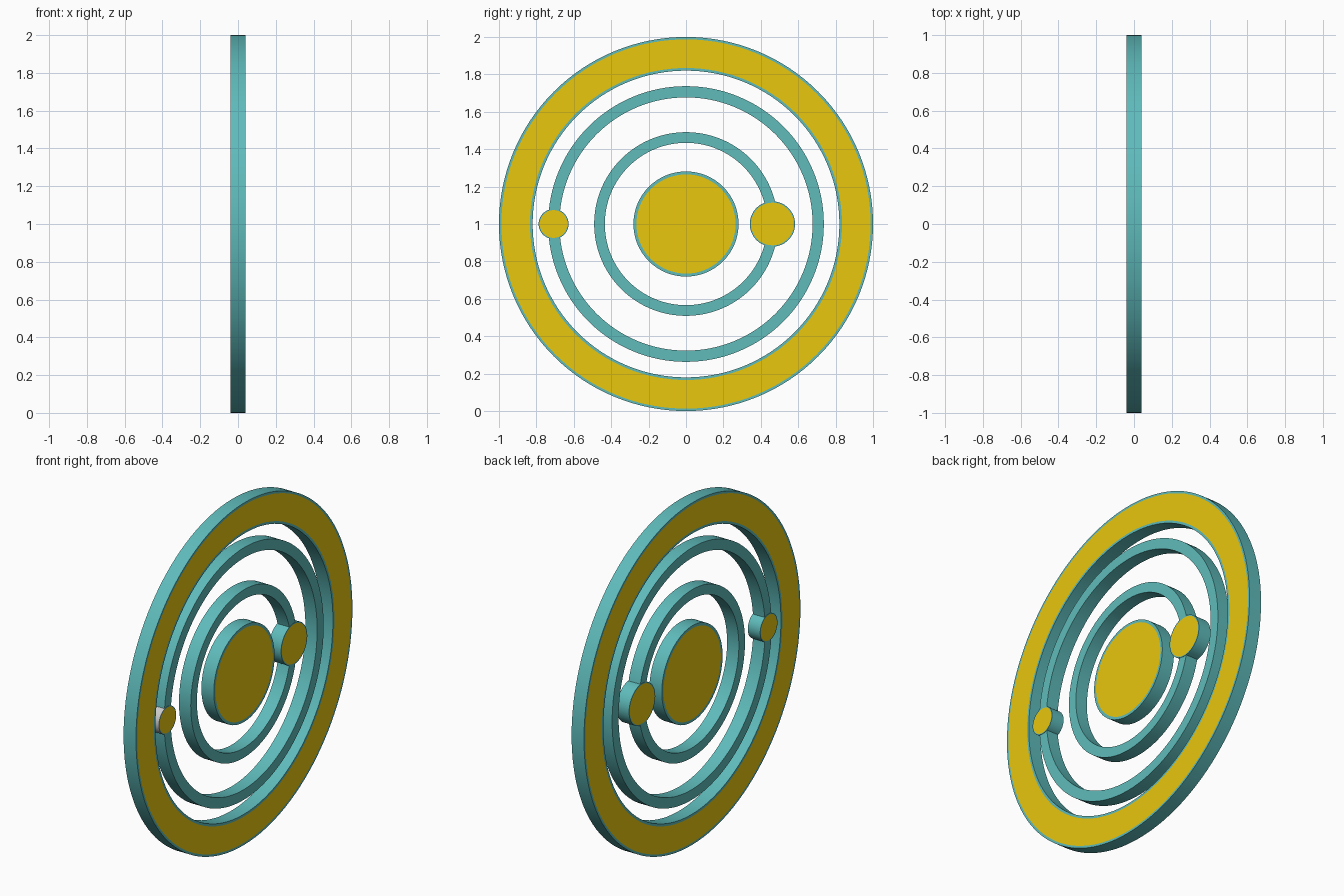
import bpy, bmesh
from math import cos, sin, tau, radians, hypot

if "Cube" in bpy.data.objects:
    bpy.data.objects.remove(bpy.data.objects["Cube"])

CZ = 1.0      # height of the common centre
HALF = 0.04   # half thickness along x


def material(name, rgb):
    m = bpy.data.materials.new(name)
    m.diffuse_color = (*rgb, 1)
    m.use_nodes = True
    m.node_tree.nodes["Principled BSDF"].inputs["Base Color"].default_value = m.diffuse_color
    return m


teal = material("teal", (0.115, 0.50, 0.50))
yellow = material("yellow", (0.82, 0.57, 0.004))
grey = material("grey", (0.8, 0.8, 0.8))


def round_part(name, outer, inner=0.0, face=None, y=0.0, half=HALF, segs=128,
               grey_beyond=None):
    """Disc or ring turned about the x axis; face = (min, max) radius of the yellow inlay."""
    radii = [outer] + ([face[1], face[0]] if face else []) + [inner]
    radii = list(dict.fromkeys(radii))
    profile = [(half, r) for r in radii] + [(-half, r) for r in reversed(radii)]
    bm = bmesh.new()
    loops = []
    for x, r in profile:
        n = segs if r > 0 else 1
        loops.append([bm.verts.new((x, y + r * cos(tau * i / n), CZ + r * sin(tau * i / n)))
                      for i in range(n)])
    for k, a in enumerate(loops):
        k2 = (k + 1) % len(loops)
        b = loops[k2]
        if len(a) == len(b) == 1:
            continue
        (x1, r1), (x2, r2) = profile[k], profile[k2]
        inlay = face and x1 == x2 and {r1, r2} == set(face)
        for i in range(segs):
            j = (i + 1) % segs
            ring = [a[i % len(a)], a[j % len(a)], b[j % len(b)], b[i % len(b)]]
            f = bm.faces.new(list(dict.fromkeys(ring)))
            c = f.calc_center_median()
            if inlay:
                f.material_index = 1
            elif grey_beyond and x1 != x2 and hypot(c.y, c.z - CZ) > grey_beyond:
                f.material_index = 2
    bmesh.ops.recalc_face_normals(bm, faces=bm.faces)
    me = bpy.data.meshes.new(name)
    bm.to_mesh(me)
    bm.free()
    for m in (teal, yellow, grey):
        me.materials.append(m)
    ob = bpy.data.objects.new(name, me)
    bpy.context.collection.objects.link(ob)
    bpy.ops.object.select_all(action='DESELECT')
    ob.select_set(True)
    bpy.context.view_layer.objects.active = ob
    bpy.ops.object.shade_smooth_by_angle(angle=radians(30))
    return ob


# Frame and orbit rings
round_part("outer_ring", 1.0, 0.82, (0.834, 0.987))
round_part("large_orbit_ring", 0.737, 0.677, half=0.038)
round_part("small_orbit_ring", 0.491, 0.434, half=0.038)

# Central disc and the two small discs riding on the orbits
round_part("centre_disc", 0.281, face=(0.0, 0.265), segs=96)
round_part("large_orbit_disc", 0.121, face=(0.0, 0.114), y=0.462, segs=64)
round_part("small_orbit_disc", 0.08, face=(0.0, 0.074), y=-0.708, segs=64,
           grey_beyond=0.737)
